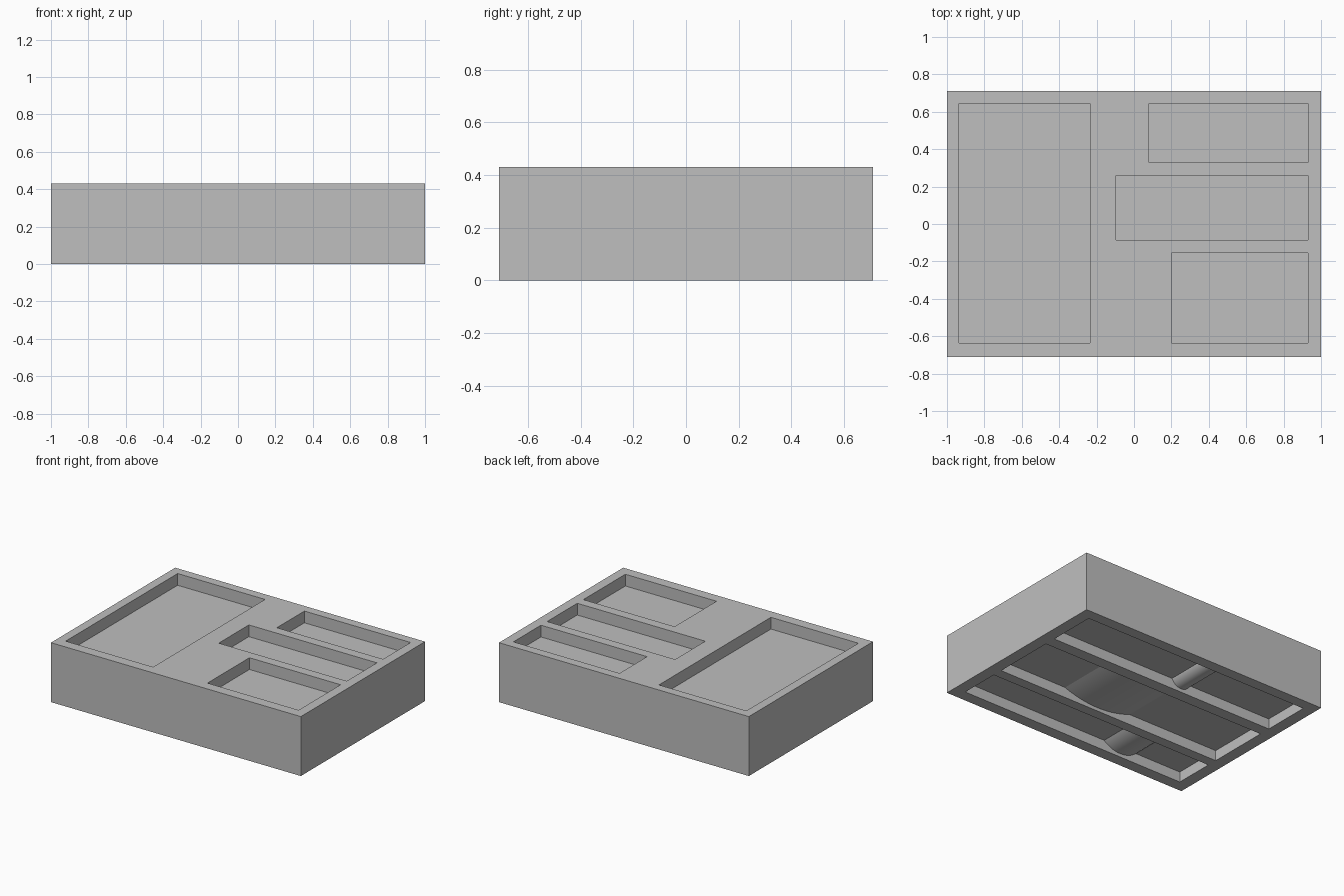
import bpy, bmesh, math

if "Cube" in bpy.data.objects:
    bpy.data.objects.remove(bpy.data.objects["Cube"], do_unlink=True)

HEIGHT = 0.43
TOP_DEPTH = 0.085
BOTTOM_DEPTH = 0.075
RIDGE_HEIGHT = 0.05

grey = bpy.data.materials.new("light grey")
grey.use_nodes = True
COLOUR = (0.52, 0.52, 0.52, 1)
grey.diffuse_color = COLOUR
grey.node_tree.nodes["Principled BSDF"].inputs["Base Color"].default_value = COLOUR


def add_box(bm, x0, x1, y0, y1, z0, z1):
    verts = bmesh.ops.create_cube(bm, size=1)["verts"]
    bmesh.ops.scale(bm, vec=(x1 - x0, y1 - y0, z1 - z0), verts=verts)
    bmesh.ops.translate(bm, vec=((x0 + x1) / 2, (y0 + y1) / 2, (z0 + z1) / 2), verts=verts)


def make_object(name, bm):
    bmesh.ops.recalc_face_normals(bm, faces=bm.faces)
    mesh = bpy.data.meshes.new(name)
    bm.to_mesh(mesh)
    bm.free()
    mesh.materials.append(grey)
    obj = bpy.data.objects.new(name, mesh)
    bpy.context.collection.objects.link(obj)
    return obj


# Solid tray block
bm = bmesh.new()
add_box(bm, -1, 1, -0.71, 0.71, 0, HEIGHT)
tray = make_object("tray_body", bm)

# Pockets in the upper face: x0, x1, y0, y1
top_pockets = [
    (-0.935, -0.235, -0.635, 0.645),
    (0.08, 0.93, 0.33, 0.645),
    (-0.095, 0.93, -0.085, 0.26),
    (0.2, 0.93, -0.635, -0.155),
]
# Long pockets in the underside, each with a ridge: y0, y1, ridge x0, ridge x1
bottom_pockets = [
    (0.28, 0.63, -0.24, -0.09),
    (-0.26, 0.195, -0.18, 0.37),
    (-0.625, -0.335, -0.54, -0.27),
]

bm = bmesh.new()
for x0, x1, y0, y1 in top_pockets:
    add_box(bm, x0, x1, y0, y1, HEIGHT - TOP_DEPTH, HEIGHT + 0.1)
for y0, y1, _, _ in bottom_pockets:
    add_box(bm, -0.915, 0.915, y0, y1, -0.1, BOTTOM_DEPTH)
cutter = make_object("pocket_cutter", bm)
cutter.hide_render = True

# Cut the pockets and keep only the finished tray
cut = tray.modifiers.new("pockets", 'BOOLEAN')
cut.operation = 'DIFFERENCE'
cut.solver = 'EXACT'
cut.object = cutter
bpy.context.view_layer.update()
graph = bpy.context.evaluated_depsgraph_get()
finished = bpy.data.meshes.new_from_object(tray.evaluated_get(graph))
tray.modifiers.clear()
tray.data = finished
bpy.data.objects.remove(cutter, do_unlink=True)


# Rounded ridge across each underside pocket
def add_ridge(name, x0, x1, y0, y1, steps=24):
    half = (x1 - x0) / 2
    radius = (half ** 2 + RIDGE_HEIGHT ** 2) / (2 * RIDGE_HEIGHT)
    spread = math.asin(half / radius)
    centre_z = BOTTOM_DEPTH - RIDGE_HEIGHT + radius
    profile = [(x0, BOTTOM_DEPTH + 0.01)]
    for i in range(steps + 1):
        a = spread * (2 * i / steps - 1)
        profile.append(((x0 + x1) / 2 + radius * math.sin(a), centre_z - radius * math.cos(a)))
    profile.append((x1, BOTTOM_DEPTH + 0.01))
    bm = bmesh.new()
    face = bm.faces.new([bm.verts.new((x, y0, z)) for x, z in profile])
    side = bmesh.ops.extrude_face_region(bm, geom=[face])["geom"]
    bmesh.ops.translate(bm, vec=(0, y1 - y0, 0),
                        verts=[v for v in side if isinstance(v, bmesh.types.BMVert)])
    ridge = make_object(name, bm)
    bpy.ops.object.select_all(action='DESELECT')
    ridge.select_set(True)
    bpy.context.view_layer.objects.active = ridge
    bpy.ops.object.shade_smooth_by_angle(angle=math.radians(30))


for place, (y0, y1, x0, x1) in zip(("back", "middle", "front"), bottom_pockets):
    add_ridge(place + "_ridge", x0, x1, y0, y1)
